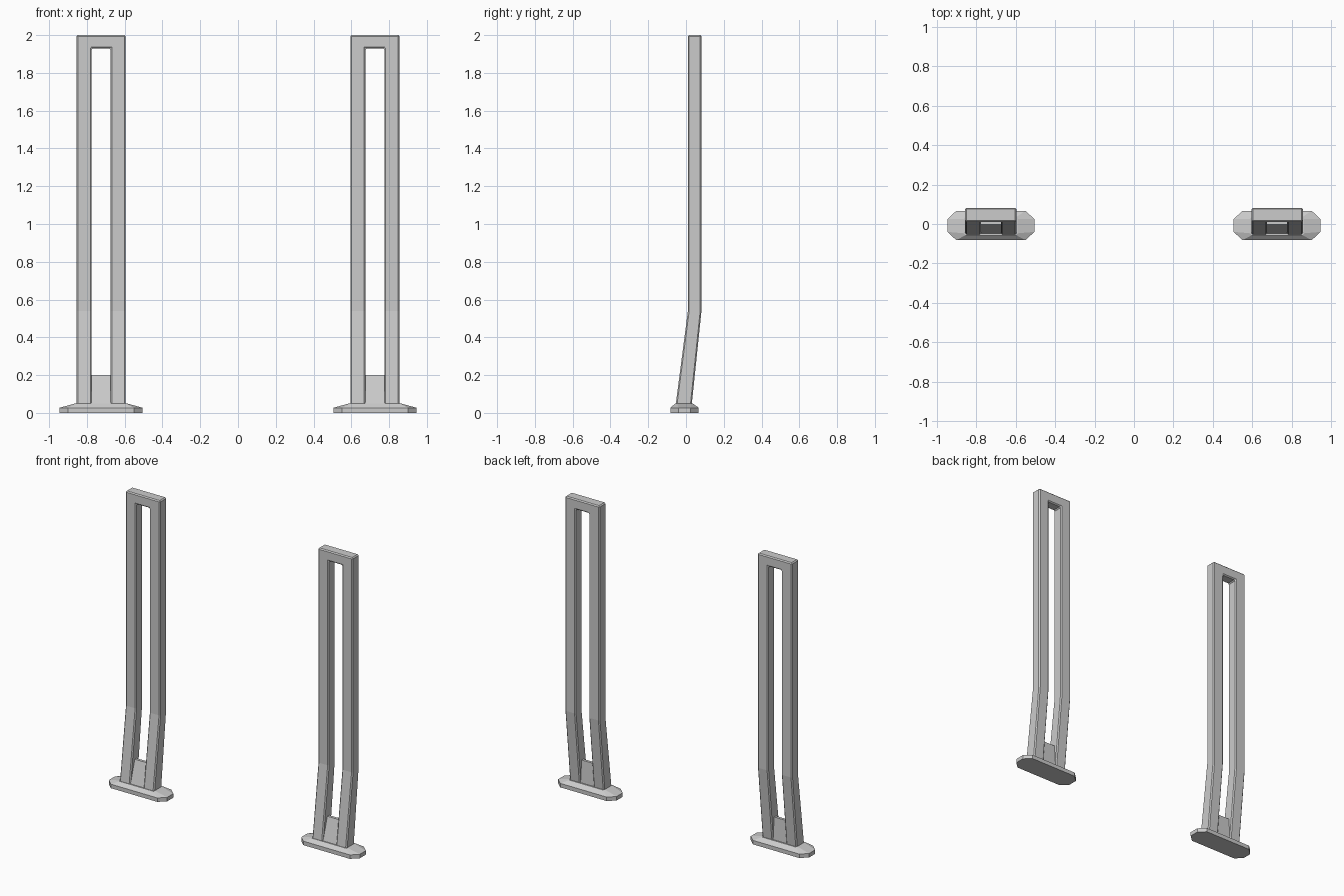
import bpy, bmesh

if "Cube" in bpy.data.objects:
    bpy.data.objects.remove(bpy.data.objects["Cube"])

POST_X = 0.725  # centre of the right-hand post; the left one is mirrored


def finish(name, bm, bevel=0.0):
    bmesh.ops.recalc_face_normals(bm, faces=bm.faces[:])
    bmesh.ops.translate(bm, verts=bm.verts[:], vec=(POST_X, 0, 0))
    mesh = bpy.data.meshes.new(name)
    bm.to_mesh(mesh)
    bm.free()
    obj = bpy.data.objects.new(name, mesh)
    bpy.context.collection.objects.link(obj)
    if bevel:
        mod = obj.modifiers.new("edge_bevel", 'BEVEL')
        mod.width = bevel
        mod.segments = 1
        mod.limit_method = 'ANGLE'
        mod.angle_limit = 0.6
    mod = obj.modifiers.new("pair", 'MIRROR')
    mod.use_mirror_merge = False
    return obj


def loft(bm, rings):
    loops = [[bm.verts.new(p) for p in ring] for ring in rings]
    for a, b in zip(loops, loops[1:]):
        n = len(a)
        for i in range(n):
            j = (i + 1) % n
            bm.faces.new((a[i], a[j], b[j], b[i]))
    bm.faces.new(loops[0][::-1])
    bm.faces.new(loops[-1])


def octagon(hx, y0, y1, cx, cy, z):
    return [(-hx + cx, y0, z), (hx - cx, y0, z), (hx, y0 + cy, z), (hx, y1 - cy, z),
            (hx - cx, y1, z), (-hx + cx, y1, z), (-hx, y1 - cy, z), (-hx, y0 + cy, z)]


# Slotted frame: two legs and a top bar, kinked in depth near the bottom
xs = (-0.13, -0.05, 0.05, 0.13)
levels = ((0.04, -0.055, 0.03), (0.54, 0.01, 0.082), (1.93, 0.01, 0.082), (2.0, 0.01, 0.082))
bm = bmesh.new()
front = [[bm.verts.new((x, y0, z)) for x in xs] for z, y0, y1 in levels]
back_y = {round(z, 3): y1 for z, y0, y1 in levels}
faces = []
for r in range(3):
    for c in range(3):
        if c != 1 or r == 2:
            faces.append(bm.faces.new((front[r][c], front[r][c + 1],
                                       front[r + 1][c + 1], front[r + 1][c])))
result = bmesh.ops.extrude_face_region(bm, geom=faces, use_keep_orig=True)
for v in result["geom"]:
    if isinstance(v, bmesh.types.BMVert):
        v.co.y = back_y[round(v.co.z, 3)]
finish("slotted_frame", bm, 0.007)

# Tapered web closing the bottom of the slot
bm = bmesh.new()
loft(bm, [[(-w, y0, z), (w, y0, z), (w, y1, z), (-w, y1, z)]
          for z, w, y0, y1 in ((0.04, 0.062, -0.052, 0.027), (0.2, 0.051, -0.003, 0.016))])
finish("slot_web", bm)

# Chamfered octagonal foot plate
bm = bmesh.new()
loft(bm, [octagon(0.22, -0.082, 0.067, 0.045, 0.042, 0.0),
          octagon(0.22, -0.082, 0.067, 0.045, 0.042, 0.027),
          octagon(0.137, -0.057, 0.036, 0.008, 0.01, 0.05)])
finish("foot_plate", bm)
